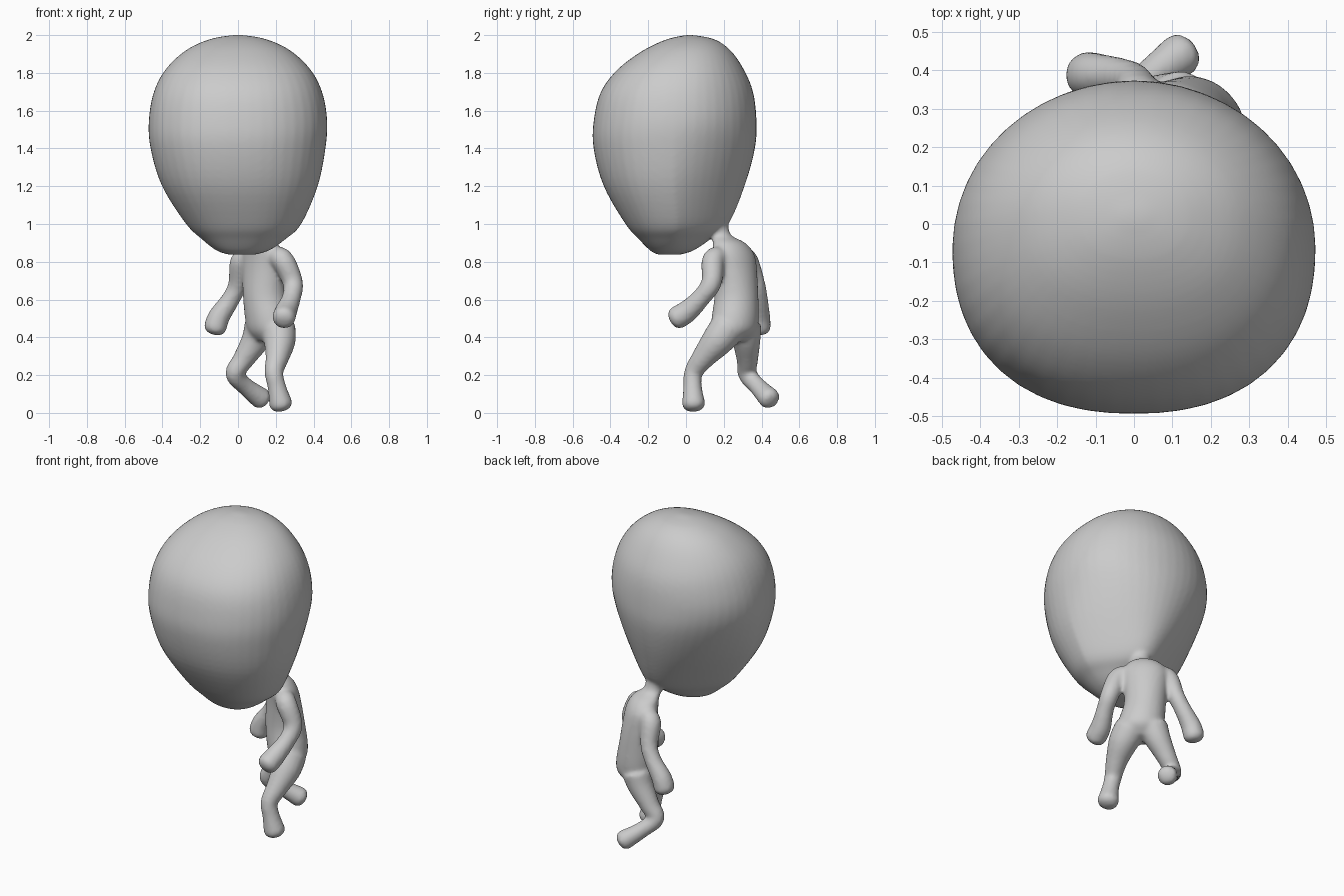
import bpy, bmesh, math
from mathutils import Vector

if "Cube" in bpy.data.objects:
    bpy.data.objects.remove(bpy.data.objects["Cube"], do_unlink=True)

skin = bpy.data.materials.new("plain grey")
skin.use_nodes = True
GREY = (0.6, 0.6, 0.6, 1)
skin.diffuse_color = GREY
skin.node_tree.nodes["Principled BSDF"].inputs["Base Color"].default_value = GREY


def smooth_keys(keys, steps=5):
    """Catmull-Rom interpolation of a short list of number rows."""
    k = [keys[0]] + list(keys) + [keys[-1]]
    out = []
    for i in range(1, len(k) - 2):
        for s in range(steps):
            t = s / steps
            out.append([0.5 * (2 * b + (c - a) * t + (2 * a - 5 * b + 4 * c - d) * t * t
                               + (3 * b - a - 3 * c + d) * t ** 3)
                        for a, b, c, d in zip(k[i - 1], k[i], k[i + 1], k[i + 2])])
    return out + [list(keys[-1])]


def loft(name, rings):
    """Skin closed rings of points into a capped solid."""
    bm = bmesh.new()
    loops = [[bm.verts.new(p) for p in ring] for ring in rings]
    for a, b in zip(loops, loops[1:]):
        for i in range(len(a)):
            j = (i + 1) % len(a)
            bm.faces.new((a[i], a[j], b[j], b[i]))
    bm.faces.new(loops[0][::-1])
    bm.faces.new(loops[-1])
    bmesh.ops.recalc_face_normals(bm, faces=bm.faces)
    mesh = bpy.data.meshes.new(name)
    bm.to_mesh(mesh)
    bm.free()
    ob = bpy.data.objects.new(name, mesh)
    bpy.context.collection.objects.link(ob)
    mesh.materials.append(skin)
    return ob


def angles(n):
    return [2 * math.pi * i / n for i in range(n)]


def limb(name, keys):
    """Round tube through (x, y, z, radius) keys with a blunt domed tip."""
    pts = smooth_keys(keys)
    tip, prev = Vector(pts[-1][:3]), Vector(pts[-2][:3])
    r, d = pts[-1][3], (tip - prev).normalized()
    for a in (0.35, 0.7, 1.05, 1.4):
        pts.append([*(tip + d * 0.7 * r * math.sin(a)), r * math.cos(a) ** 0.8])
    rings = []
    for i, p in enumerate(pts):
        axis = Vector(pts[min(i + 1, len(pts) - 1)][:3]) - Vector(pts[max(i - 1, 0)][:3])
        u = axis.cross((1, -1, 0)).normalized()
        v = axis.cross(u).normalized()
        rings.append([Vector(p[:3]) + p[3] * (u * math.cos(t) + v * math.sin(t))
                      for t in angles(20)])
    return loft(name, rings)


# Head: z, x centre, half width, front y, back y, pinch of the back towards the neck
head_keys = [
    (0.838, 0.02, 0.07, -0.15, -0.03, 0), (0.86, 0.025, 0.14, -0.19, 0.04, 0.1),
    (0.92, 0.03, 0.222, -0.25, 0.13, 0.3), (1.0, 0.03, 0.305, -0.32, 0.225, 0.45),
    (1.2, 0.01, 0.412, -0.435, 0.31, 0.28), (1.4, 0, 0.463, -0.489, 0.365, 0.1),
    (1.55, 0, 0.472, -0.488, 0.373, 0), (1.7, 0, 0.445, -0.45, 0.355, 0),
    (1.82, 0, 0.382, -0.36, 0.305, 0), (1.92, 0, 0.275, -0.225, 0.235, 0),
    (1.978, 0, 0.15, -0.1, 0.15, 0), (2.0, 0, 0.03, 0, 0.04, 0)]
rings = []
for z, cx, w, front, back, pinch in smooth_keys(head_keys):
    ring = []
    for t in angles(48):
        co, si = math.cos(t), math.sin(t)
        s = max(0, si)
        # The face side is slightly squarer than the back
        full = 1 if si > 0 else (abs(co) ** 2.3 + abs(si) ** 2.3) ** (-1 / 2.3)
        x = cx + w * co * full * (1 - pinch * s) + 0.1 * pinch * s
        ring.append((x, (front + back) / 2 + (back - front) / 2 * si * full, z))
    rings.append(ring)
body = loft("body", rings)

# Torso, turned an eighth of a turn: x, y, z, half width, half depth
torso_keys = [
    (0.165, 0.25, 0.38, 0.07, 0.06), (0.17, 0.255, 0.43, 0.128, 0.105),
    (0.162, 0.26, 0.5, 0.132, 0.117), (0.142, 0.267, 0.62, 0.12, 0.112),
    (0.135, 0.262, 0.75, 0.126, 0.1), (0.13, 0.25, 0.84, 0.13, 0.09),
    (0.12, 0.228, 0.9, 0.095, 0.075), (0.1, 0.185, 0.94, 0.055, 0.055),
    (0.09, 0.165, 1.0, 0.056, 0.056), (0.08, 0.13, 1.06, 0.06, 0.06)]
c = math.sqrt(0.5)
rings = []
for x, y, z, w, d in smooth_keys(torso_keys):
    rings.append([(x + c * (w * math.cos(t) + d * math.sin(t)),
                   y + c * (d * math.sin(t) - w * math.cos(t)), z) for t in angles(32)])
parts = [loft("torso", rings)]

# Arms and legs
parts += [
    limb("left_arm", [(0.18, 0.2, 0.83, 0.05), (0.235, 0.145, 0.81, 0.06),
                      (0.29, 0.135, 0.69, 0.054), (0.283, 0.08, 0.61, 0.05),
                      (0.255, 0.01, 0.54, 0.059), (0.243, -0.045, 0.505, 0.062)]),
    limb("right_arm", [(0.07, 0.3, 0.83, 0.05), (0.018, 0.325, 0.8, 0.06),
                       (-0.002, 0.37, 0.68, 0.05), (-0.04, 0.385, 0.6, 0.049),
                       (-0.1, 0.388, 0.51, 0.058), (-0.12, 0.388, 0.455, 0.061)]),
    limb("left_leg", [(0.21, 0.22, 0.45, 0.095), (0.22, 0.165, 0.38, 0.085),
                      (0.207, 0.09, 0.29, 0.062), (0.19, 0.04, 0.215, 0.05),
                      (0.205, 0.035, 0.14, 0.049), (0.226, 0.04, 0.05, 0.062)]),
    limb("right_leg", [(0.12, 0.31, 0.45, 0.09), (0.09, 0.32, 0.38, 0.075),
                       (0.027, 0.325, 0.28, 0.057), (-0.017, 0.325, 0.205, 0.05),
                       (0.04, 0.38, 0.14, 0.047), (0.12, 0.44, 0.078, 0.058)])]

# Fuse everything into one soft skin
bpy.ops.object.select_all(action='DESELECT')
for ob in parts + [body]:
    ob.select_set(True)
bpy.context.view_layer.objects.active = body
bpy.ops.object.join()
remesh = body.modifiers.new("fuse", 'REMESH')
remesh.mode = 'VOXEL'
remesh.voxel_size = 0.012
relax = body.modifiers.new("relax", 'SMOOTH')
relax.factor = 0.5
relax.iterations = 6
for m in ("fuse", "relax"):
    bpy.ops.object.modifier_apply(modifier=m)
bpy.ops.object.shade_smooth()
